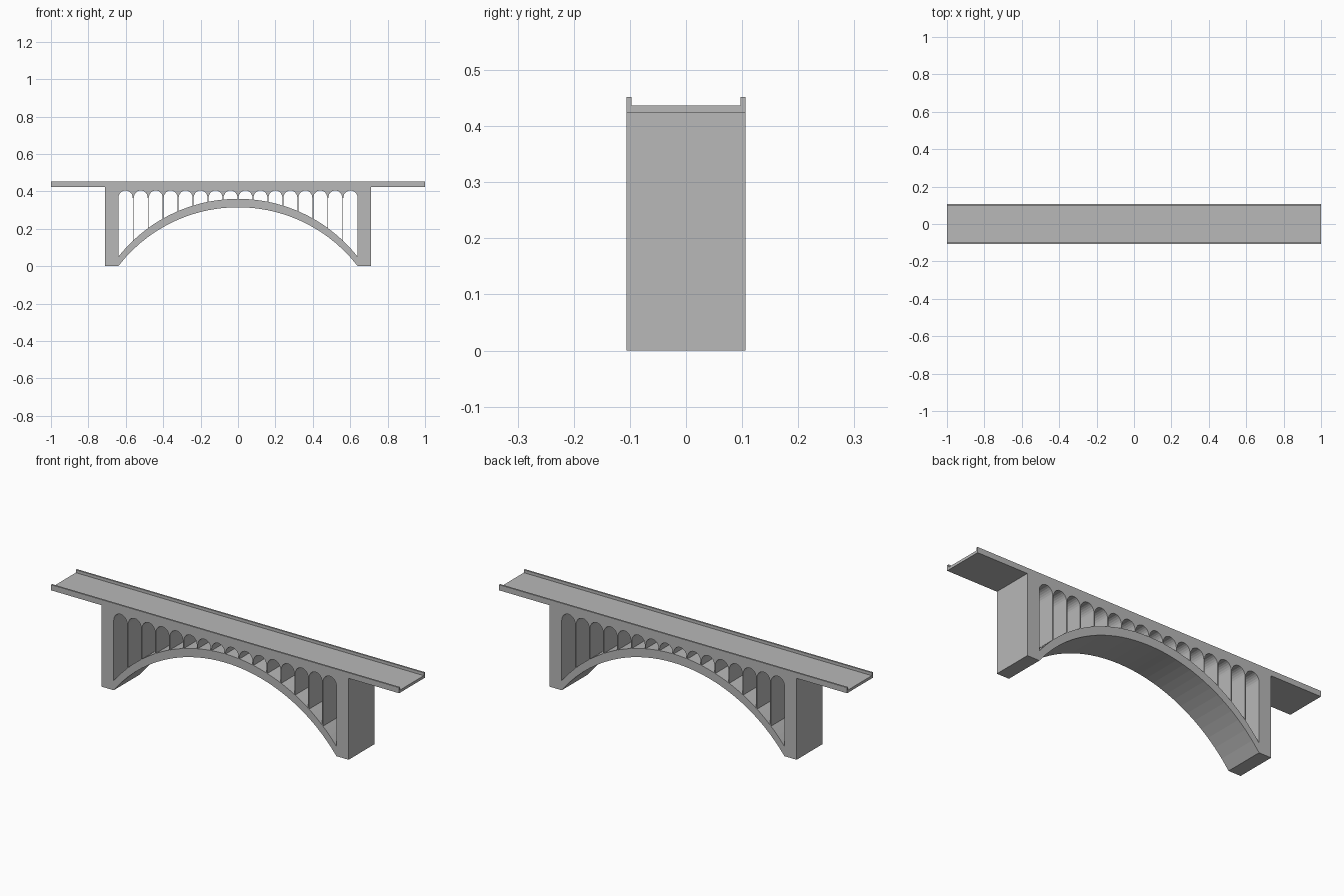
import bpy, bmesh, math
from mathutils import Matrix

if "Cube" in bpy.data.objects:
    bpy.data.objects.remove(bpy.data.objects["Cube"])

concrete = bpy.data.materials.new("grey_concrete")
concrete.diffuse_color = (0.48, 0.48, 0.48, 1)
concrete.use_nodes = True
concrete.node_tree.nodes["Principled BSDF"].inputs["Base Color"].default_value = concrete.diffuse_color


def prism(name, loops, half_depth, matrix):
    """Extrude a filled outline (first loop) with holes (other loops)."""
    cu = bpy.data.curves.new(name + "_profile", 'CURVE')
    cu.dimensions = '2D'
    cu.fill_mode = 'BOTH'
    cu.extrude = half_depth
    for pts in loops:
        sp = cu.splines.new('POLY')
        sp.points.add(len(pts) - 1)
        for p, (a, b) in zip(sp.points, pts):
            p.co = (a, b, 0, 1)
        sp.use_cyclic_u = True
    tmp = bpy.data.objects.new(name + "_tmp", cu)
    bpy.context.collection.objects.link(tmp)
    dg = bpy.context.evaluated_depsgraph_get()
    me = bpy.data.meshes.new_from_object(tmp.evaluated_get(dg))
    bpy.data.objects.remove(tmp)
    bm = bmesh.new()
    bm.from_mesh(me)
    bm.transform(matrix)
    bmesh.ops.remove_doubles(bm, verts=bm.verts, dist=1e-5)
    bmesh.ops.recalc_face_normals(bm, faces=bm.faces)
    for f in bm.faces:
        f.smooth = False
    bm.to_mesh(me)
    bm.free()
    me.name = name
    me.materials.clear()
    me.materials.append(concrete)
    ob = bpy.data.objects.new(name, me)
    bpy.context.collection.objects.link(ob)
    return ob


def arc_z(x, z0, z1, half=0.64):
    """Circular arc through (+-half, z0) with crown height z1."""
    h = z1 - z0
    r = (half * half + h * h) / (2 * h)
    return math.sqrt(r * r - x * x) + z1 - r


HALF_Y, DECK_Z = 0.106, 0.423

# Piers, main arch and spandrel as one outline
N = 32
outline = [(-0.71, 0)]
for i in range(N + 1):
    x = -0.64 + 1.28 * i / N
    outline.append((x, max(0, arc_z(x, 0, 0.315))))
outline += [(0.71, 0), (0.71, DECK_Z), (-0.71, DECK_Z)]

# Sixteen round-headed openings standing on the arch
holes = []
W, SPRING, RISE = 0.0375, 0.364, 0.041
for i in range(16):
    cx = -0.6 + 0.08 * i
    left = cx - (0.04 if i == 0 else W)
    right = cx + (0.04 if i == 15 else W)
    mid, hw = (left + right) / 2, (right - left) / 2
    loop = []
    for k in range(5):
        x = left + (right - left) * k / 4
        loop.append((x, arc_z(x, 0.05, 0.36)))
    for k in range(13):
        a = math.pi * k / 12
        loop.append((mid + hw * math.cos(a), SPRING + RISE * math.sin(a)))
    holes.append(loop)

prism("arch_and_piers", [outline] + holes, HALF_Y,
      Matrix.Rotation(math.pi / 2, 4, 'X'))

# Road deck with a low parapet on both sides
T, ROAD, TOP = 0.009, 0.437, 0.452
deck = [(-HALF_Y, DECK_Z), (HALF_Y, DECK_Z), (HALF_Y, TOP), (HALF_Y - T, TOP),
        (HALF_Y - T, ROAD), (-HALF_Y + T, ROAD), (-HALF_Y + T, TOP), (-HALF_Y, TOP)]
prism("road_deck", [deck], 1.0,
      Matrix.Rotation(math.pi / 2, 4, 'Z') @ Matrix.Rotation(math.pi / 2, 4, 'X'))
